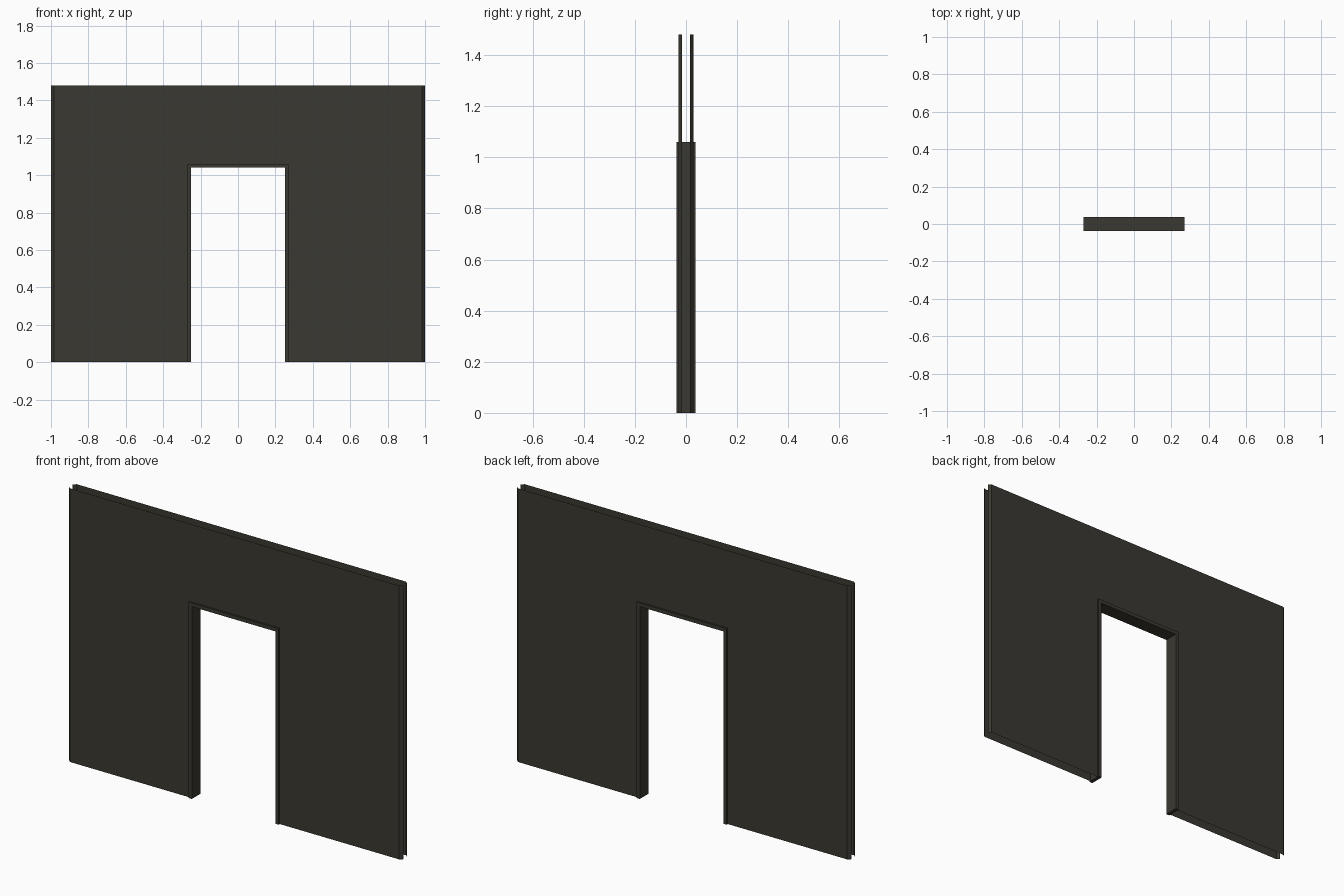
import bpy
import bmesh

if "Cube" in bpy.data.objects:
    bpy.data.objects.remove(bpy.data.objects["Cube"])

HEIGHT = 1.48          # wall height
DOOR_X, DOOR_Z = 0.27, 1.06    # outer size of door casing
IN_X, IN_Z = 0.25, 1.04        # clear opening
FACE_Y, EDGE_Y = 0.029, 0.016  # sheet face and its tapered end
CASE_Y = 0.038                 # half depth of casing

mat = bpy.data.materials.new("dark_olive_grey")
mat.diffuse_color = (0.042, 0.040, 0.031, 1)
mat.use_nodes = True
mat.node_tree.nodes["Principled BSDF"].inputs["Base Color"].default_value = mat.diffuse_color


def finish(bm, name):
    mesh = bpy.data.meshes.new(name)
    bm.to_mesh(mesh)
    bm.free()
    mesh.materials.append(mat)
    obj = bpy.data.objects.new(name, mesh)
    bpy.context.collection.objects.link(obj)
    return obj


# Wall skins: open thin sheets with tapered ends and a doorway
def wall_sheet(name, side):
    bm = bmesh.new()
    profile = [(-1, EDGE_Y), (-0.985, FACE_Y), (-DOOR_X, FACE_Y),
               (DOOR_X, FACE_Y), (0.985, FACE_Y), (1, EDGE_Y)]
    rows = [[bm.verts.new((x, side * y, z)) for x, y in profile]
            for z in (0, DOOR_Z, HEIGHT)]
    for r in range(2):
        for c in range(5):
            if r == 0 and c == 2:
                continue  # doorway
            quad = [rows[r][c], rows[r][c + 1], rows[r + 1][c + 1], rows[r + 1][c]]
            bm.faces.new(quad if side < 0 else quad[::-1])
    finish(bm, name)


wall_sheet("front_wall_sheet", -1)
wall_sheet("back_wall_sheet", 1)

# Door casing: U-shaped outline extruded through the wall
bm = bmesh.new()
outline = [(-DOOR_X, 0), (-IN_X, 0), (-IN_X, IN_Z), (IN_X, IN_Z),
           (IN_X, 0), (DOOR_X, 0), (DOOR_X, DOOR_Z), (-DOOR_X, DOOR_Z)]
face = bm.faces.new([bm.verts.new((x, -CASE_Y, z)) for x, z in outline])
ext = bmesh.ops.extrude_face_region(bm, geom=[face], use_keep_orig=True)
for v in ext["geom"]:
    if isinstance(v, bmesh.types.BMVert):
        v.co.y = CASE_Y
bmesh.ops.recalc_face_normals(bm, faces=bm.faces)
finish(bm, "door_casing")
